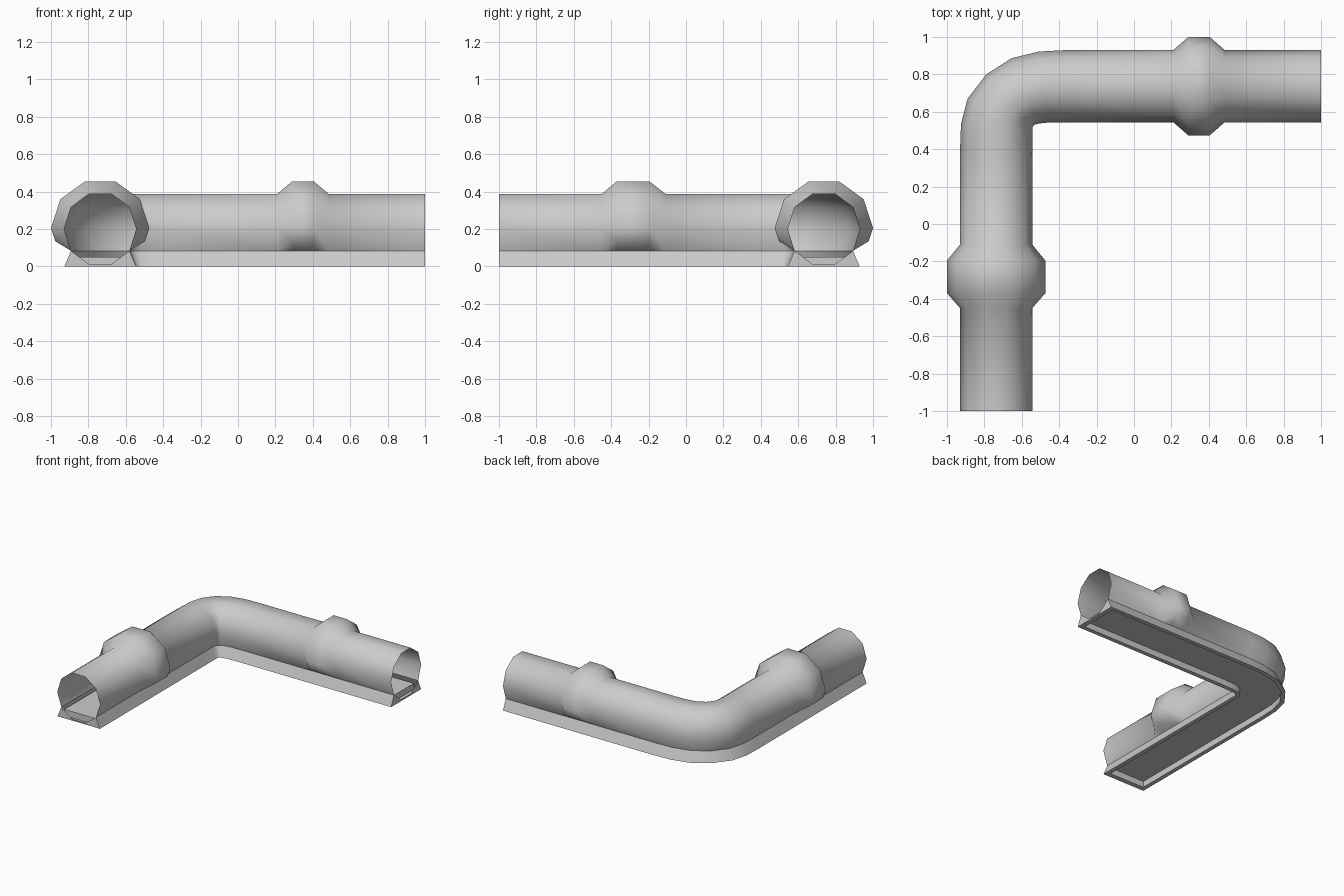
import bpy, bmesh
from math import cos, sin, radians
from mathutils import Vector

if "Cube" in bpy.data.objects:
    bpy.data.objects.remove(bpy.data.objects["Cube"])

R = 0.193          # pipe radius
C = 0.737          # distance of each arm's axis from the centre
ZC = 0.2           # axis height

# stations along the L-shaped run: (outer point, inner point, kind)
def arm_y(y, big=False):
    return (Vector((-C - R, y)), Vector((-C + R, y)), big)

def arm_x(x, big=False):
    return (Vector((x, C + R)), Vector((x, C - R)), big)

bend = [((-0.93, 0.40), (-0.544, 0.40)), ((-0.925, 0.535), (-0.544, 0.50)),
        ((-0.89, 0.67), (-0.541, 0.52)), ((-0.79, 0.80), (-0.533, 0.53)),
        ((-0.655, 0.886), (-0.51, 0.537)), ((-0.51, 0.922), (-0.46, 0.542)),
        ((-0.36, 0.93), (-0.36, 0.544))]
bend = [(Vector(o), Vector(i), False) for o, i in bend]

run = ([arm_y(-1), arm_y(-0.45), arm_y(-0.37, True), arm_y(-0.195, True), arm_y(-0.11)]
       + bend
       + [arm_x(0.21), arm_x(0.29, True), arm_x(0.405, True), arm_x(0.485), arm_x(1)])
recess_run = [arm_y(-0.96)] + bend + [arm_x(0.96)]

def place(st, u, z):
    p = st[0].lerp(st[1], (u + R) / (2 * R))
    return (p.x, p.y, z)

def pipe_profile(big):
    angles = [216, 180, 144, 108, 72, 36, 0, -36]
    pts = [(R * cos(radians(a)), ZC + 0.198 * sin(radians(a))) for a in angles]
    lo, hi = pts[0], pts[-1]
    if big:
        pts = [(0.263 * cos(radians(a)), ZC + 0.005 + 0.263 * sin(radians(a))) for a in angles]
        pts[0], pts[-1] = (-0.24, 0.135), (0.24, 0.135)
    # both ends stay on the seam where the pipe meets the base
    return [lo] + pts + [hi]

def sweep(bm, stations, profile):
    rings = [[bm.verts.new(place(s, u, z)) for u, z in profile(s[2])] for s in stations]
    for a, b in zip(rings, rings[1:]):
        for i in range(len(a) - 1):
            bm.faces.new((a[i], a[i + 1], b[i + 1], b[i]))

def finish(bm, name, angle):
    bmesh.ops.remove_doubles(bm, verts=bm.verts, dist=0.0005)
    bmesh.ops.recalc_face_normals(bm, faces=bm.faces)
    me = bpy.data.meshes.new(name)
    bm.to_mesh(me)
    bm.free()
    ob = bpy.data.objects.new(name, me)
    bpy.context.collection.objects.link(ob)
    bpy.ops.object.select_all(action='DESELECT')
    ob.select_set(True)
    bpy.context.view_layer.objects.active = ob
    bpy.ops.object.shade_smooth_by_angle(angle=radians(angle))

# open pipe with the two flared collars
bm = bmesh.new()
sweep(bm, run, pipe_profile)
finish(bm, "pipe_with_collars", 65)

# base: splayed skirts, bottom rim, recessed underside
bm = bmesh.new()
W, RW, RZ = 0.192, 0.158, 0.05
su, sz = pipe_profile(False)[-1]
skirt_run = [run[0]] + bend + [run[-1]]
for s in (-1, 1):
    sweep(bm, skirt_run, lambda b: [(s * su, sz), (s * W, 0)])
    full = [arm_y(-1), arm_y(-0.96)] + bend + [arm_x(0.96), arm_x(1)]
    sweep(bm, full, lambda b: [(s * W, 0), (s * RW, 0)])
sweep(bm, recess_run, lambda b: [(-RW, 0), (-RW, RZ), (RW, RZ), (RW, 0)])

# base ends: wall with the pipe opening cut out, rim and recess wall
cu, cz = R * cos(radians(72)), ZC - 0.198 * sin(radians(72))
for end, inner in ((run[0], recess_run[0]), (run[-1], recess_run[-1])):
    def face(*pts):
        bm.faces.new([bm.verts.new(place(st, u, z)) for st, u, z in pts])
    face((end, -W, 0), (end, -su, sz), (end, -cu, cz))
    face((end, -W, 0), (end, -cu, cz), (end, cu, cz), (end, W, 0))
    face((end, W, 0), (end, cu, cz), (end, su, sz))
    face((end, -RW, 0), (end, RW, 0), (inner, RW, 0), (inner, -RW, 0))
    face((inner, -RW, 0), (inner, RW, 0), (inner, RW, RZ), (inner, -RW, RZ))
finish(bm, "base", 35)
